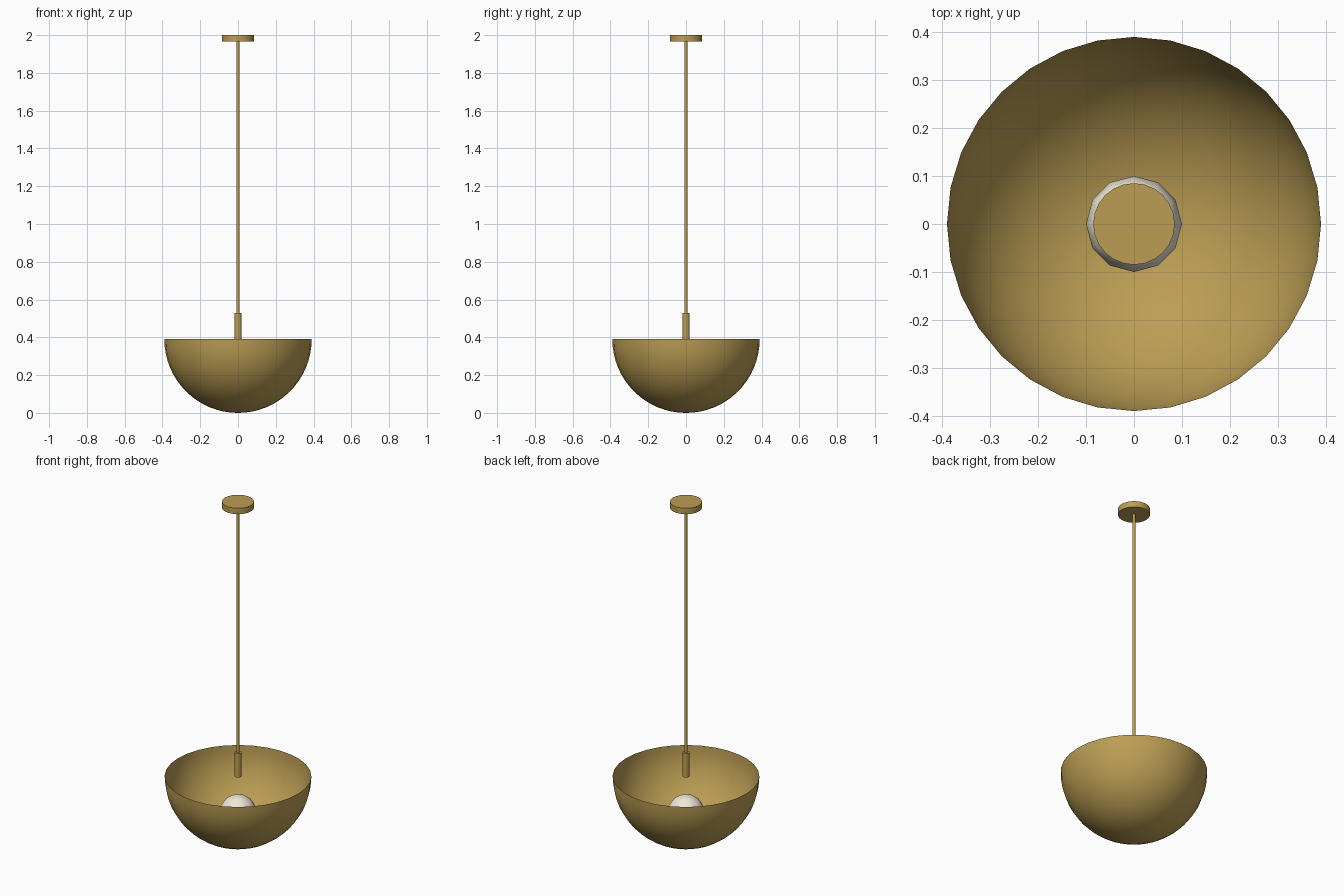
import bpy, bmesh, math
from mathutils import Matrix

if "Cube" in bpy.data.objects:
    bpy.data.objects.remove(bpy.data.objects["Cube"])


def material(name, rgb):
    m = bpy.data.materials.new(name)
    m.diffuse_color = (*rgb, 1)
    m.use_nodes = True
    m.node_tree.nodes["Principled BSDF"].inputs["Base Color"].default_value = m.diffuse_color
    return m


brass = material("brass", (0.50, 0.34, 0.09))
glass = material("warm_white_glass", (0.86, 0.80, 0.66))


def finish(bm, name, mat):
    mesh = bpy.data.meshes.new(name)
    bm.to_mesh(mesh)
    bm.free()
    ob = bpy.data.objects.new(name, mesh)
    bpy.context.collection.objects.link(ob)
    mesh.materials.append(mat)
    bpy.ops.object.select_all(action='DESELECT')
    bpy.context.view_layer.objects.active = ob
    ob.select_set(True)
    bpy.ops.object.shade_smooth_by_angle(angle=math.radians(40))
    return ob


def cylinder(name, r, z0, z1, sides):
    bm = bmesh.new()
    bmesh.ops.create_cone(bm, cap_ends=True, segments=sides, radius1=r, radius2=r,
                          depth=z1 - z0, matrix=Matrix.Translation((0, 0, (z0 + z1) / 2)))
    return finish(bm, name, brass)


# Hanging hardware
cylinder("ceiling_canopy", 0.085, 1.965, 2.0, 24)
cylinder("hanging_rod", 0.008, 0.52, 1.97, 12)
cylinder("lamp_socket", 0.019, 0.39, 0.53, 16)

# Open hemispherical bowl shade: lower half of a sphere
R = 0.39
bm = bmesh.new()
bmesh.ops.create_uvsphere(bm, u_segments=32, v_segments=32, radius=R)
bmesh.ops.delete(bm, geom=[v for v in bm.verts if v.co.z > 1e-4], context='VERTS')
bmesh.ops.translate(bm, verts=bm.verts, vec=(0, 0, R))
finish(bm, "bowl_shade", brass)

# Bulb resting inside the bowl
bm = bmesh.new()
bmesh.ops.create_uvsphere(bm, u_segments=12, v_segments=8, radius=0.1,
                          matrix=Matrix.Translation((0, 0, 0.175)))
finish(bm, "bulb", glass)
